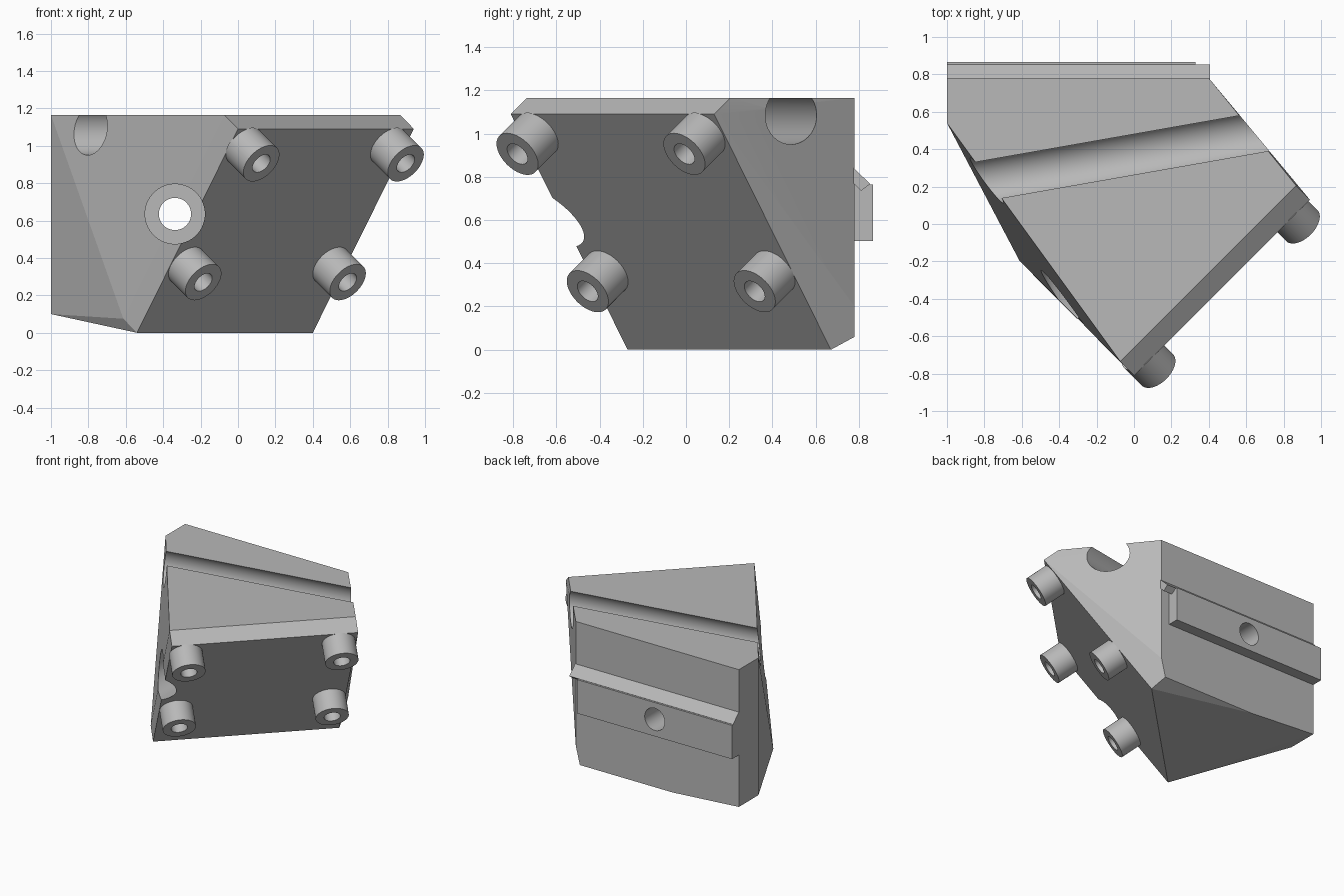
import bpy, bmesh, math
from mathutils import Vector

if "Cube" in bpy.data.objects:
    bpy.data.objects.remove(bpy.data.objects["Cube"], do_unlink=True)

# One grey material
grey = bpy.data.materials.new("plain_grey")
grey.use_nodes = True
grey.diffuse_color = (0.48, 0.48, 0.48, 1)
grey.node_tree.nodes["Principled BSDF"].inputs["Base Color"].default_value = (0.48, 0.48, 0.48, 1)


def add_object(name, bm):
    bmesh.ops.recalc_face_normals(bm, faces=bm.faces)
    mesh = bpy.data.meshes.new(name)
    bm.to_mesh(mesh)
    bm.free()
    mesh.materials.append(grey)
    obj = bpy.data.objects.new(name, mesh)
    bpy.context.collection.objects.link(obj)
    return obj


def hull(name, points):
    bm = bmesh.new()
    for p in points:
        bm.verts.new(p)
    result = bmesh.ops.convex_hull(bm, input=bm.verts)
    loose = {v for v in result["geom_interior"] if isinstance(v, bmesh.types.BMVert)}
    bmesh.ops.delete(bm, geom=list(loose), context='VERTS')
    bmesh.ops.dissolve_limit(bm, angle_limit=0.01, verts=bm.verts, edges=bm.edges)
    return add_object(name, bm)


def cylinder(name, start, end, radius, sides=64):
    start, end = Vector(start), Vector(end)
    axis = end - start
    bm = bmesh.new()
    bmesh.ops.create_cone(bm, cap_ends=True, segments=sides, radius1=radius,
                          radius2=radius, depth=axis.length)
    turn = axis.to_track_quat('Z', 'Y').to_matrix().to_4x4()
    bm.transform(turn)
    bmesh.ops.translate(bm, verts=bm.verts, vec=(start + end) / 2)
    return add_object(name, bm)


def prism_x(name, section, x0, x1):
    return hull(name, [(x, y, z) for x in (x0, x1) for y, z in section])


def select_only(obj):
    bpy.ops.object.select_all(action='DESELECT')
    obj.select_set(True)
    bpy.context.view_layer.objects.active = obj


def cut(obj, *cutters):
    select_only(obj)
    for cutter in cutters:
        cutter.hide_render = True
        mod = obj.modifiers.new("cut", 'BOOLEAN')
        mod.operation = 'DIFFERENCE'
        mod.solver = 'EXACT'
        mod.object = cutter
        bpy.ops.object.modifier_apply(modifier=mod.name)


# Slanted mounting plate: a parallelogram with thickness
TOP = 1.165
corner = Vector((-0.54, -0.27, 0))
along = Vector((0.94, 0.94, 0))
up = Vector((0.54, -0.54, 1.09))
thick = Vector((-0.073, 0.075, 0.075))
front_plate = [corner + along * a + up * b + thick * t
               for a in (0, 1) for b in (0, 1) for t in (0, 1)]

# Upright back plate with trimmed lower edge
back_plate = [(-1, y, z) for y in (0.54, 0.78) for z in (0.10, TOP)]
back_plate += [(-0.43, 0.78, 0.06), (0.365, 0.78, 0.06), (0.40, 0.78, 0.20), (0.40, 0.78, TOP)]
body = hull("body", front_plate + back_plate)

# Back rail with a sloped lip above it
rail = prism_x("back_rail", [(0.76, 0.503), (0.865, 0.503), (0.865, 0.765), (0.76, 0.765)], -1, 0.33)
lip = prism_x("rail_lip", [(0.77, 0.845), (0.852, 0.767), (0.81, 0.735), (0.77, 0.775)], -1, 0.405)

# Round groove across the top, and the stepped bolt hole
groove = cylinder("groove_cutter", (-1.97, 0.025, 1.084), (1.97, 0.719, 1.084), 0.134, 96)
bolt_hole = cylinder("bolt_hole_cutter", (-0.337, -1.2, 0.635), (-0.337, 1.2, 0.635), 0.086)
bolt_seat = cylinder("bolt_seat_cutter", (-0.337, -1.2, 0.635), (-0.337, 0.45, 0.635), 0.16)
cut(body, groove, bolt_hole, bolt_seat)
cut(rail, bolt_hole)
cutters = [groove, bolt_hole, bolt_seat]

# Four hollow posts standing square to the mounting face
axis = Vector((1, -1, -1)).normalized()
posts = []
for row, (x, y, z) in {"upper": (0.125, -0.78, 0.905), "lower": (-0.185, -0.455, 0.27)}.items():
    for side, shift in (("right", 0), ("left", 0.772)):
        tip = Vector((x + shift, y + shift, z))
        post = cylinder(f"{row}_{side}_post", tip - axis * 0.165, tip, 0.118)
        bore = cylinder("post_bore_cutter", tip - axis * 0.155, tip + axis * 0.1, 0.058, 48)
        cut(post, bore)
        posts.append(post)
        cutters.append(bore)

for cutter in cutters:
    bpy.data.objects.remove(cutter, do_unlink=True)

# Smooth round walls, sharp edges kept
for obj in [body, rail, lip] + posts:
    select_only(obj)
    bpy.ops.object.shade_smooth_by_angle(angle=math.radians(20 if obj in posts else 8))
